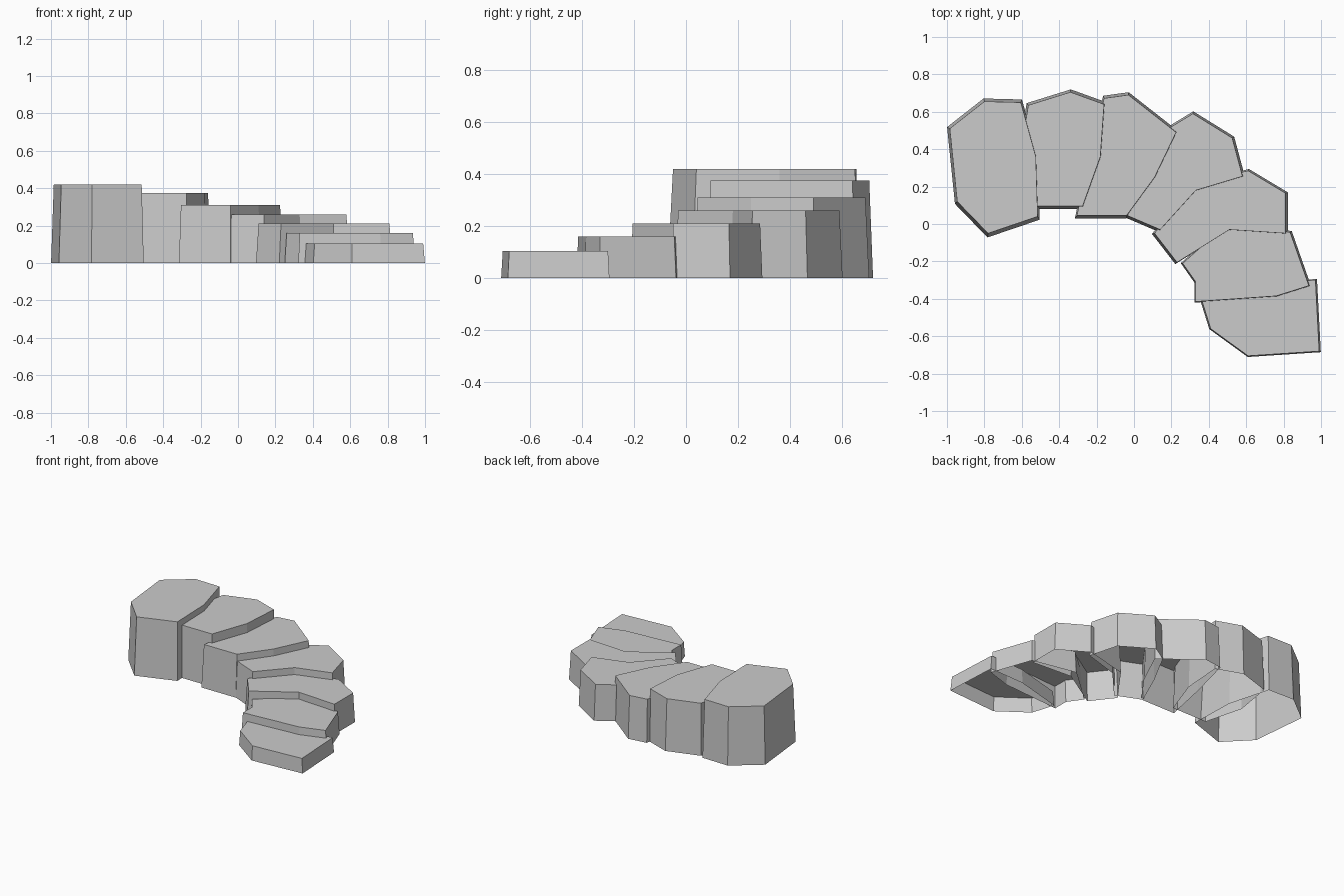
import bpy
import bmesh
from mathutils import Vector

cube = bpy.data.objects.get("Cube")
if cube:
    bpy.data.objects.remove(cube, do_unlink=True)

stone = bpy.data.materials.new("grey_stone")
stone.use_nodes = True
colour = (0.6, 0.6, 0.6, 1)
stone.diffuse_color = colour
stone.node_tree.nodes["Principled BSDF"].inputs["Base Color"].default_value = colour


def slab(name, height, outline):
    """Tapered stone block with an open underside; outline is the top edge."""
    top = [Vector(p) for p in outline]
    centre = sum(top, Vector((0, 0))) / len(top)
    flare = 1.02 + 0.08 * height
    bm = bmesh.new()
    upper = [bm.verts.new((p.x, p.y, height)) for p in top]
    lower = [bm.verts.new((*(centre + (p - centre) * flare), 0)) for p in top]
    bm.faces.new(upper)
    for i in range(len(top)):
        j = (i + 1) % len(top)
        bm.faces.new((lower[i], lower[j], upper[j], upper[i]))
    bmesh.ops.recalc_face_normals(bm, faces=bm.faces)
    if upper[0].link_faces[0].normal.z < 0:
        bmesh.ops.reverse_faces(bm, faces=bm.faces)
    mesh = bpy.data.meshes.new(name)
    bm.to_mesh(mesh)
    bm.free()
    mesh.materials.append(stone)
    bpy.context.collection.objects.link(bpy.data.objects.new(name, mesh))


# Curved flight, lowest step first; each slab tucks under the next one
slab("step_1", 0.105, [(0.97, -0.30), (0.70, -0.31), (0.36, -0.40),
                       (0.41, -0.56), (0.61, -0.705), (0.99, -0.68)])
slab("step_2", 0.16, [(0.935, -0.33), (0.835, -0.045), (0.52, 0.02), (0.26, -0.21),
                      (0.33, -0.31), (0.33, -0.415), (0.76, -0.385)])
slab("step_3", 0.21, [(0.81, -0.05), (0.81, 0.165), (0.61, 0.285), (0.30, 0.21),
                      (0.11, -0.05), (0.23, -0.205), (0.51, -0.03)])
slab("step_4", 0.26, [(0.58, 0.255), (0.525, 0.46), (0.315, 0.59), (0.20, 0.52),
                      (0.07, 0.28), (-0.035, 0.045), (0.14, -0.03), (0.33, 0.18)])
slab("step_5", 0.31, [(0.225, 0.49), (-0.03, 0.69), (-0.16, 0.672), (-0.24, 0.36),
                      (-0.305, 0.045), (-0.04, 0.045), (0.11, 0.25)])
slab("step_6", 0.375, [(-0.16, 0.64), (-0.34, 0.705), (-0.565, 0.635), (-0.61, 0.36),
                       (-0.54, 0.095), (-0.275, 0.095), (-0.18, 0.36)])
slab("step_7", 0.42, [(-0.605, 0.65), (-0.80, 0.655), (-0.985, 0.51), (-0.945, 0.12),
                      (-0.78, -0.05), (-0.515, 0.04), (-0.525, 0.36), (-0.58, 0.56)])
